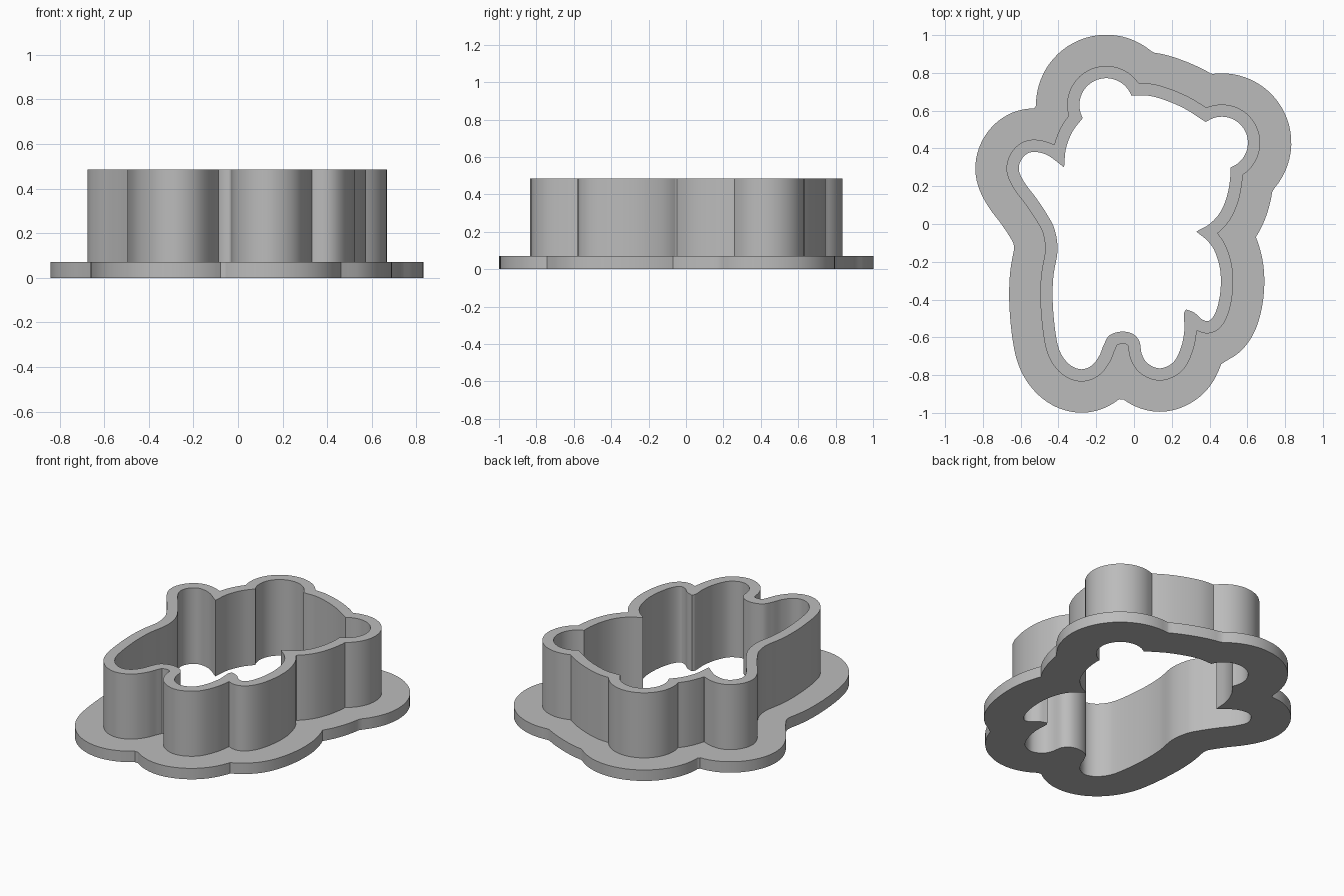
import bpy, bmesh, math
from mathutils import Vector

cube = bpy.data.objects.get("Cube")
if cube:
    bpy.data.objects.remove(cube)

WALL, RIM = 0.065, 0.23          # outward offsets from the cutting outline
BASE_H, TOP_H = 0.07, 0.485


def arc(cx, cy, r, start, end, n=36):
    """Points along a circular lobe, angles in degrees."""
    return [Vector((cx + r * math.cos(math.radians(start + (end - start) * i / n)),
                    cy + r * math.sin(math.radians(start + (end - start) * i / n))))
            for i in range(n + 1)]


def smooth(points, n=9):
    """Smooth curve through the points, with free ends."""
    p = [Vector(q) for q in points]
    p = [p[0] * 2 - p[1]] + p + [p[-1] * 2 - p[-2]]
    out = []
    for a, b, c, d in zip(p, p[1:], p[2:], p[3:]):
        for i in range(n):
            t = i / n
            out.append(0.5 * (2 * b + (c - a) * t + (2 * a - 5 * b + 4 * c - d) * t * t
                              + (3 * b - a - 3 * c + d) * t ** 3))
    return out + [p[-2]]


def tidy(points):
    """Drop points that nearly coincide with the one before."""
    out = []
    for p in points:
        if not out or (p - out[-1]).length > 0.002:
            out.append(p)
    if (out[0] - out[-1]).length < 0.002:
        out.pop()
    return out


def offset(loop, dist):
    """Grow a clockwise outline, keeping only points truly dist away from it."""
    edges = [(a, b - a, (b - a).length_squared) for a, b in zip(loop, loop[1:] + loop[:1])]
    out = []
    for a, e, _ in edges:
        p = a + e / 2 + Vector((-e.y, e.x)).normalized() * dist
        limit = (dist - 0.0004) ** 2
        if all((p - s - v * max(0, min(1, (p - s).dot(v) / q))).length_squared > limit
               for s, v, q in edges):
            out.append(p)
    return tidy(out)


# Cutting outline, clockwise; the pieces meet at sharp corners
head_lobe = arc(-0.147, 0.63, 0.142, 209, 22)
brow = smooth([(-0.015, 0.68), (0.1, 0.675), (0.25, 0.62), (0.38, 0.54)])
right_lobe = arc(0.465, 0.43, 0.138, 128, -71)
cheek = smooth([(0.51, 0.3), (0.508, 0.23), (0.49, 0.14), (0.455, 0.06), (0.4, 0), (0.33, -0.04)])
right_side = smooth([(0.33, -0.04), (0.39, -0.09), (0.43, -0.15), (0.457, -0.25), (0.457, -0.36),
                     (0.435, -0.46), (0.4, -0.511), (0.36, -0.505), (0.32, -0.47), (0.275, -0.452)])
feet = smooth([(0.275, -0.452), (0.264, -0.48), (0.267, -0.56), (0.25, -0.65), (0.21, -0.73),
               (0.14, -0.764), (0.075, -0.74), (0.042, -0.69), (0.028, -0.62), (-0.01, -0.58),
               (-0.07, -0.57), (-0.13, -0.59), (-0.16, -0.64), (-0.185, -0.7), (-0.225, -0.75),
               (-0.28, -0.769), (-0.34, -0.745), (-0.39, -0.68), (-0.415, -0.58), (-0.43, -0.42),
               (-0.427, -0.28), (-0.405, -0.14), (-0.42, -0.03), (-0.46, 0.05), (-0.52, 0.14),
               (-0.58, 0.22), (-0.61, 0.29), (-0.59, 0.35), (-0.54, 0.381), (-0.46, 0.365),
               (-0.37, 0.3)])
neck = smooth([(-0.37, 0.3), (-0.36, 0.4), (-0.325, 0.49), (-0.272, 0.56)])

inner = tidy(head_lobe + brow + right_lobe + cheek + right_side + feet + neck)
wall_edge = offset(inner, WALL)
rim_edge = offset(inner, RIM)

grey = bpy.data.materials.new("plain_grey")
grey.use_nodes = True
colour = (0.5, 0.5, 0.5, 1)
grey.diffuse_color = colour
grey.node_tree.nodes["Principled BSDF"].inputs["Base Color"].default_value = colour


def side(bm, loop, low, high):
    """Vertical band; faces outward for a clockwise loop, inward if reversed."""
    rings = [[bm.verts.new((p.x, p.y, z)) for p in loop] for z in (low, high)]
    for i in range(len(loop)):
        bm.faces.new((rings[0][i - 1], rings[1][i - 1], rings[1][i], rings[0][i]))


def ring(bm, outer, hole, z, up):
    """Flat face between two outlines."""
    edges = []
    for loop in (outer, hole):
        verts = [bm.verts.new((p.x, p.y, z)) for p in loop]
        edges += [bm.edges.new((verts[i - 1], verts[i])) for i in range(len(verts))]
    made = bmesh.ops.triangle_fill(bm, use_beauty=True, edges=edges)["geom"]
    for f in made:
        if isinstance(f, bmesh.types.BMFace):
            f.normal_update()
            if f.normal.z * up < 0:
                f.normal_flip()


def finish(name, bm):
    bmesh.ops.remove_doubles(bm, verts=bm.verts[:], dist=0.00005)
    mesh = bpy.data.meshes.new(name)
    bm.to_mesh(mesh)
    bm.free()
    mesh.materials.append(grey)
    obj = bpy.data.objects.new(name, mesh)
    bpy.context.collection.objects.link(obj)
    bpy.ops.object.select_all(action="DESELECT")
    obj.select_set(True)
    bpy.context.view_layer.objects.active = obj
    bpy.ops.object.shade_smooth_by_angle(angle=math.radians(25))


# Wide flat flange at the bottom
bm = bmesh.new()
ring(bm, rim_edge, inner, 0, -1)
side(bm, rim_edge, 0, BASE_H)
ring(bm, rim_edge, wall_edge, BASE_H, 1)
finish("base_flange", bm)

# Thin upright cutting wall
bm = bmesh.new()
side(bm, wall_edge, BASE_H, TOP_H)
ring(bm, wall_edge, inner, TOP_H, 1)
side(bm, inner[::-1], 0, TOP_H)
finish("cutter_wall", bm)
